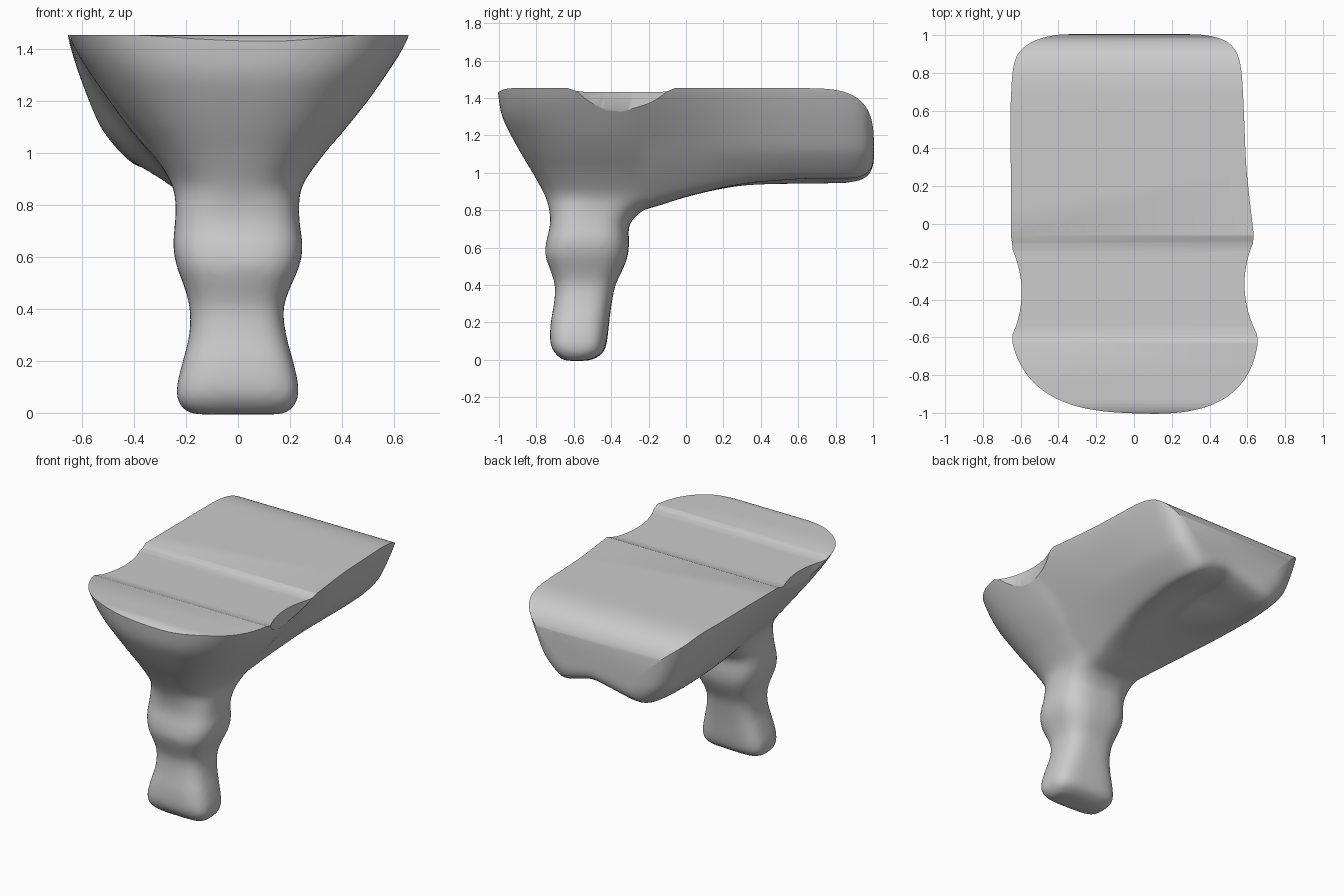
import bpy, bmesh, math

if "Cube" in bpy.data.objects:
    bpy.data.objects.remove(bpy.data.objects["Cube"])


def make(name, rings):
    """Closed loft through a list of equal-length rings."""
    bm = bmesh.new()
    loops = [[bm.verts.new(p) for p in r] for r in rings]
    n = len(loops[0])
    for a, b in zip(loops, loops[1:]):
        for i in range(n):
            j = (i + 1) % n
            bm.faces.new((a[i], a[j], b[j], b[i]))
    bm.faces.new(loops[0])
    bm.faces.new(loops[-1])
    bmesh.ops.recalc_face_normals(bm, faces=bm.faces[:])
    me = bpy.data.meshes.new(name)
    bm.to_mesh(me)
    bm.free()
    ob = bpy.data.objects.new(name, me)
    bpy.context.collection.objects.link(ob)
    return ob


def spline(rows, steps, closed=False, k=0.5):
    """Cardinal spline through rows of numbers."""
    n, out = len(rows), []
    at = (lambda i: rows[i % n]) if closed else (lambda i: rows[max(0, min(n - 1, i))])
    for i in range(n if closed else n - 1):
        for s in range(steps):
            t = s / steps
            h1, h2, h3, h4 = 2*t**3 - 3*t*t + 1, 3*t*t - 2*t**3, t**3 - 2*t*t + t, t**3 - t*t
            out.append(tuple(h1 * b + h2 * c + h3 * k * (c - a) + h4 * k * (d - b)
                             for a, b, c, d in zip(at(i - 1), at(i), at(i + 1), at(i + 2))))
    return out if closed else out + [tuple(rows[-1])]


def oval(z, x0, x1, y0, y1, n, count=64):
    """Horizontal superellipse."""
    cx, cy, rx, ry = (x0 + x1) / 2, (y0 + y1) / 2, (x1 - x0) / 2, (y1 - y0) / 2
    pts = []
    for i in range(count):
        t = 2 * math.pi * i / count
        c, s = math.cos(t), math.sin(t)
        x = cx + rx * math.copysign(abs(c) ** (2 / n), c)
        y = cy + ry * math.copysign(abs(s) ** (2 / n), s)
        pts.append((x, y - 0.04 * x, z))
    return pts


def arc(cy, cz, ry, rz, n, a0, a1, count):
    """Superelliptic corner of the side profile, angles in degrees."""
    pts = []
    for i in range(count + 1):
        t = math.radians(a0 + (a1 - a0) * i / count)
        c, s = math.cos(t), math.sin(t)
        pts.append((cy + ry * math.copysign(abs(c) ** (2 / n), c), cz + rz * abs(s) ** (2 / n)))
    return pts


# Stem flaring out into the front of the body: z, x range, y range, squareness
stem_rows = [
    (-0.006, -.18, .18, -.65, -.52, 4), (.03, -.225, .22, -.695, -.45, 4),
    (.09, -.238, .235, -.725, -.425, 3.5), (.2, -.212, .212, -.722, -.412, 3.2),
    (.3, -.187, .185, -.705, -.398, 3), (.4, -.185, .175, -.70, -.378, 3),
    (.48, -.205, .2, -.725, -.34, 3), (.56, -.235, .235, -.752, -.31, 3),
    (.64, -.25, .25, -.745, -.305, 3), (.72, -.243, .238, -.725, -.305, 3),
    (.8, -.24, .235, -.73, -.23, 2.8), (.88, -.255, .25, -.755, -.06, 2.5),
    (1.0, -.33, .335, -.82, .02, 2.5), (1.1, -.41, .42, -.88, .05, 2.5),
    (1.2, -.49, .50, -.935, .07, 2.5), (1.3, -.56, .57, -.982, .09, 2.6),
    (1.4, -.63, .635, -1.0, .1, 2.7), (1.52, -.70, .70, -1.01, .1, 2.7)]
body = make("bracket_body", [oval(*r) for r in spline(stem_rows, 3)])

# Beam running back: y, top z, top x pair, middle x pair, bottom x pair, bottom z left/right/groove
beam_rows = [
    (-.5, 1.52, -.675, .685, -.43, .43, -.18, .18, .85, .85, .83),
    (-.25, 1.52, -.67, .675, -.43, .42, -.20, .18, .83, .83, .80),
    (0, 1.52, -.665, .645, -.46, .42, -.29, .22, .89, .89, .87),
    (.3, 1.52, -.655, .605, -.51, .43, -.36, .26, .935, .945, .945),
    (.65, 1.52, -.65, .585, -.535, .44, -.37, .28, .94, .965, 1.01),
    (.88, 1.52, -.63, .57, -.52, .43, -.35, .27, .945, .965, 1.02),
    (.97, 1.52, -.55, .53, -.46, .40, -.32, .25, .975, .99, 1.04),
    (1.005, 1.5, -.43, .42, -.37, .33, -.27, .21, 1.04, 1.05, 1.08)]
rings = []
for y, zt, tl, tr, ml, mr, bl, br, zl, zr, zg in spline(beam_rows, 8, k=.4):
    ring = [(tl, y, zt), (0, y, zt), (tr, y, zt), (mr, y, 1.13), (br, y, zr),
            (.02, y, zg), (bl, y, zl), (ml, y, 1.11)]
    rings.append(spline(ring, 6, True, .25))
beam = make("beam", rings)

# Fuse stem and beam into one soft skin
bpy.context.view_layer.objects.active = body
body.select_set(True)
beam.select_set(True)
bpy.ops.object.join()
rm = body.modifiers.new("fuse", 'REMESH')
rm.mode = 'VOXEL'
rm.voxel_size = 0.016
sm = body.modifiers.new("soften", 'SMOOTH')
sm.factor = 0.5
sm.iterations = 24

# Top trim: rounded ends and a shallow sunken band
profile = ([(-1.2, 1.42)] + arc(-.93, 1.40, .09, .052, 2, 160, 90, 6)
           + [(-.63, 1.452), (-.59, 1.438), (-.55, 1.433), (-.14, 1.431), (-.1, 1.436), (-.06, 1.452)]
           + arc(.6, 1.1, .405, .352, 3.4, 90, 0, 40) + [(1.2, 1.1), (1.2, 1.8), (-1.2, 1.8)])
cutters = [make("top_trim", [[(x, y, z) for y, z in profile] for x in (-1, 1)])]

# Scallops in both top edges
for cx in (-1.145, 1.135):
    cutters.append(make("edge_scallop", [oval(z, cx - .55, cx + .55, -.89 + .04 * cx, .21 + .04 * cx, 2, 96)
                                         for z in (1.0, 1.6)]))
for c in cutters:
    c.hide_render = True
    b = body.modifiers.new(c.name, 'BOOLEAN')
    b.operation = 'DIFFERENCE'
    b.object = c
    b.solver = 'EXACT'

# Bake the modifiers and remove the cutters
dg = bpy.context.evaluated_depsgraph_get()
baked = bpy.data.meshes.new_from_object(body.evaluated_get(dg))
body.modifiers.clear()
body.data = baked
for c in cutters:
    bpy.data.objects.remove(c)
bpy.ops.object.shade_smooth_by_angle(angle=math.radians(35))
